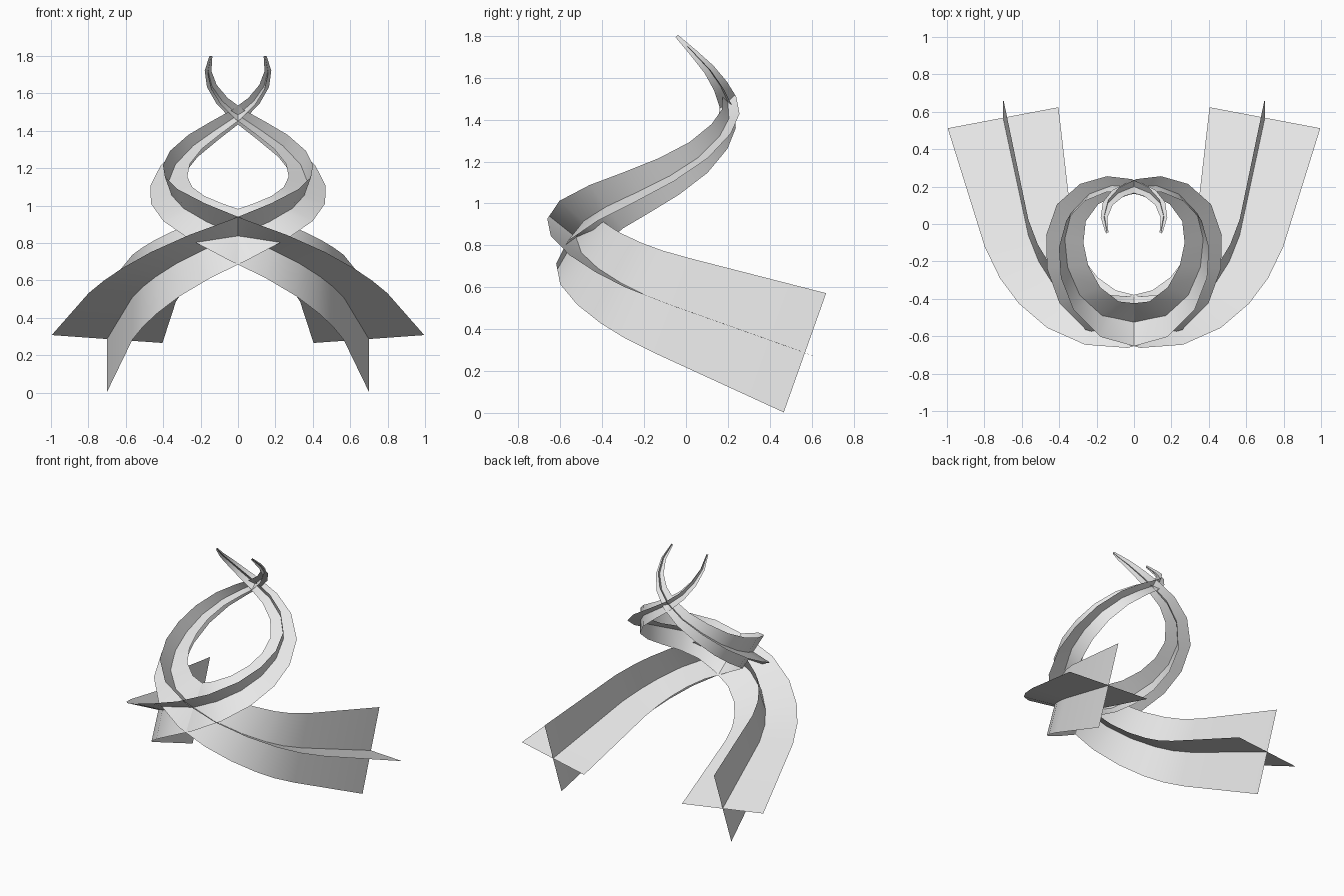
import bpy
import bmesh
from mathutils import Vector

cube = bpy.data.objects.get("Cube")
if cube:
    bpy.data.objects.remove(cube, do_unlink=True)

# Single pale grey material
grey = bpy.data.materials.new("pale_grey")
grey.use_nodes = True
colour = (0.8, 0.8, 0.8, 1)
grey.diffuse_color = colour
grey.node_tree.nodes["Principled BSDF"].inputs["Base Color"].default_value = colour

# Spiral centre line, from the foot up to the tip
PATH = [Vector(p) for p in (
    (.70, .568, .287), (.565, -.06, .51), (.51, -.2, .565), (.44, -.31, .62),
    (.33, -.42, .69), (.18, -.5, .765), (0, -.525, .838), (-.17, -.49, .915),
    (-.29, -.38, .985), (-.355, -.23, 1.055), (-.37, -.08, 1.13),
    (-.335, .06, 1.22), (-.24, .16, 1.32), (-.12, .205, 1.405),
    (0, .2, 1.485), (.085, .165, 1.56), (.14, .11, 1.64),
    (.16, .035, 1.72), (.145, -.045, 1.8))]
FOOT, TIP = .302, .008   # half widths of the blades


def sections(path):
    """Centre, two crossing blade directions and half width at each point."""
    steps = [b - a for a, b in zip(path, path[1:])]
    dirs = [s.normalized() for s in steps]
    tangents = [dirs[0]] + [(a + b).normalized() for a, b in zip(dirs, dirs[1:])] + [dirs[-1]]
    total = sum(s.length for s in steps)
    side, travelled, previous = Vector((.98, -.175, .066)), 0, tangents[0]
    for i, (point, tangent) in enumerate(zip(path, tangents)):
        # Carry the frame along the path without adding twist
        side = previous.rotation_difference(tangent) @ side
        side = (side - tangent * side.dot(tangent)).normalized()
        previous = tangent
        width = FOOT + (TIP - FOOT) * travelled / total
        yield point, side, side.cross(tangent), width
        if i < len(steps):
            travelled += steps[i].length


def crossed_ribbon(name, sign):
    """Two tapering blades that cross at right angles along the spiral."""
    bm = bmesh.new()
    rings = list(sections(PATH))
    for blade in (1, 2):
        rows = []
        for ring in rings:
            centre, offset = ring[0], ring[blade] * ring[3]
            corners = (centre - offset, centre + offset)
            rows.append([bm.verts.new((c.x * sign, c.y, c.z)) for c in corners])
        for low, high in zip(rows, rows[1:]):
            bm.faces.new((low[0], low[1], high[1], high[0]))
    mesh = bpy.data.meshes.new(name)
    bm.to_mesh(mesh)
    bm.free()
    mesh.materials.append(grey)
    ribbon = bpy.data.objects.new(name, mesh)
    bpy.context.collection.objects.link(ribbon)
    bpy.ops.object.select_all(action='DESELECT')
    ribbon.select_set(True)
    bpy.context.view_layer.objects.active = ribbon
    bpy.ops.object.shade_smooth_by_angle()


crossed_ribbon("left_ribbon", 1)
crossed_ribbon("right_ribbon", -1)
